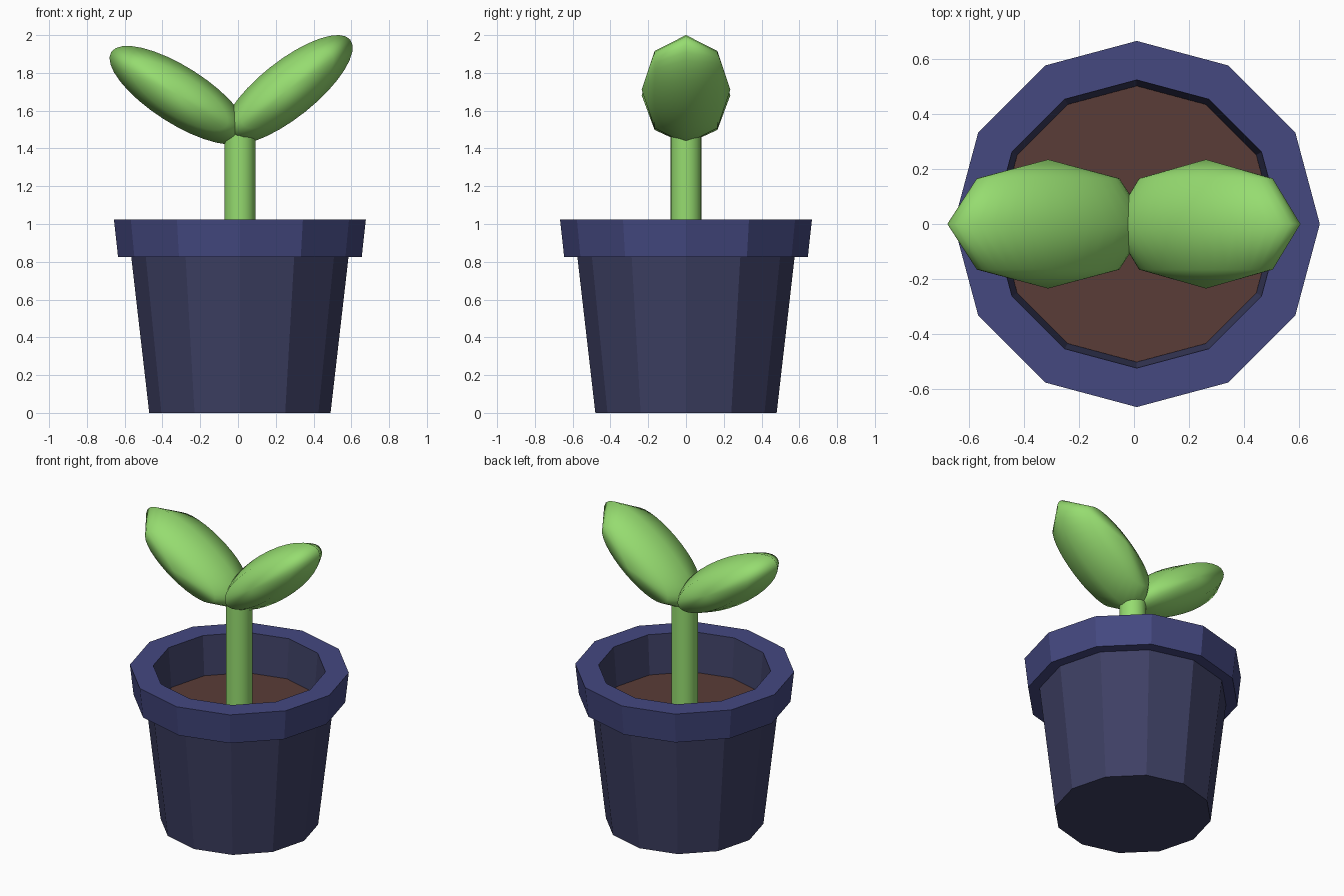
import bpy, bmesh
from math import cos, sin, pi, radians
from mathutils import Matrix

if "Cube" in bpy.data.objects:
    bpy.data.objects.remove(bpy.data.objects["Cube"])

CX = 0.01  # pot and stem axis


def material(name, rgb):
    m = bpy.data.materials.new(name)
    m.diffuse_color = (*rgb, 1)
    m.use_nodes = True
    m.node_tree.nodes["Principled BSDF"].inputs["Base Color"].default_value = m.diffuse_color
    return m


clay = material("pot_blue_grey", (0.048, 0.051, 0.127))
glaze = material("rim_blue", (0.058, 0.065, 0.216))
earth = material("earth_brown", (0.102, 0.045, 0.038))
green = material("leaf_green", (0.305, 0.716, 0.162))


def make_object(name, bm, mats):
    bmesh.ops.recalc_face_normals(bm, faces=bm.faces)
    me = bpy.data.meshes.new(name)
    bm.to_mesh(me)
    bm.free()
    for m in mats:
        me.materials.append(m)
    ob = bpy.data.objects.new(name, me)
    bpy.context.collection.objects.link(ob)
    return ob


def lathe(name, profile, sides, mats, band_mats=()):
    """Revolve (radius, z) points around the pot axis and cap both ends."""
    bm = bmesh.new()
    rings = [[bm.verts.new((CX + r * cos(2 * pi * i / sides),
                            r * sin(2 * pi * i / sides), z))
              for i in range(sides)] for r, z in profile]
    for k, (a, b) in enumerate(zip(rings, rings[1:])):
        for i in range(sides):
            j = (i + 1) % sides
            f = bm.faces.new((a[i], a[j], b[j], b[i]))
            f.material_index = band_mats[k] if band_mats else 0
    bm.faces.new(rings[0])
    bm.faces.new(rings[-1])
    return make_object(name, bm, mats)


def leaf(name, x, z, tilt):
    """Squashed low-ring sphere with its poles facing front and back."""
    bm = bmesh.new()
    bmesh.ops.create_uvsphere(
        bm, u_segments=32, v_segments=4, radius=1,
        matrix=Matrix.Translation((x, 0, z))
        @ Matrix.Rotation(radians(-tilt), 4, 'Y')
        @ Matrix.Diagonal((0.425, 0.235, 0.15, 1))
        @ Matrix.Rotation(pi / 2, 4, 'X'))
    ob = make_object(name, bm, [green])
    ob.data.shade_smooth()
    return ob


# Pot: tapered wall, overhanging rim, inner wall and floor under the soil
lathe("pot", [(0.48, 0), (0.575, 0.825), (0.645, 0.825), (0.667, 1.025),
              (0.525, 1.025), (0.5, 0.72)], 12, [clay, glaze], [0, 1, 1, 1, 0])

# Soil
lathe("soil", [(0.499, 0.725), (0.503, 0.765)], 12, [earth])

# Stem
stem = lathe("stem", [(0.082, 0.75), (0.082, 1.48)], 16, [green])
bpy.context.view_layer.objects.active = stem
stem.select_set(True)
bpy.ops.object.shade_smooth_by_angle(angle=radians(40))

# Leaves
leaf("right_leaf", 0.262, 1.711, 38.5)
leaf("left_leaf", -0.313, 1.682, 180 - 32.5)
